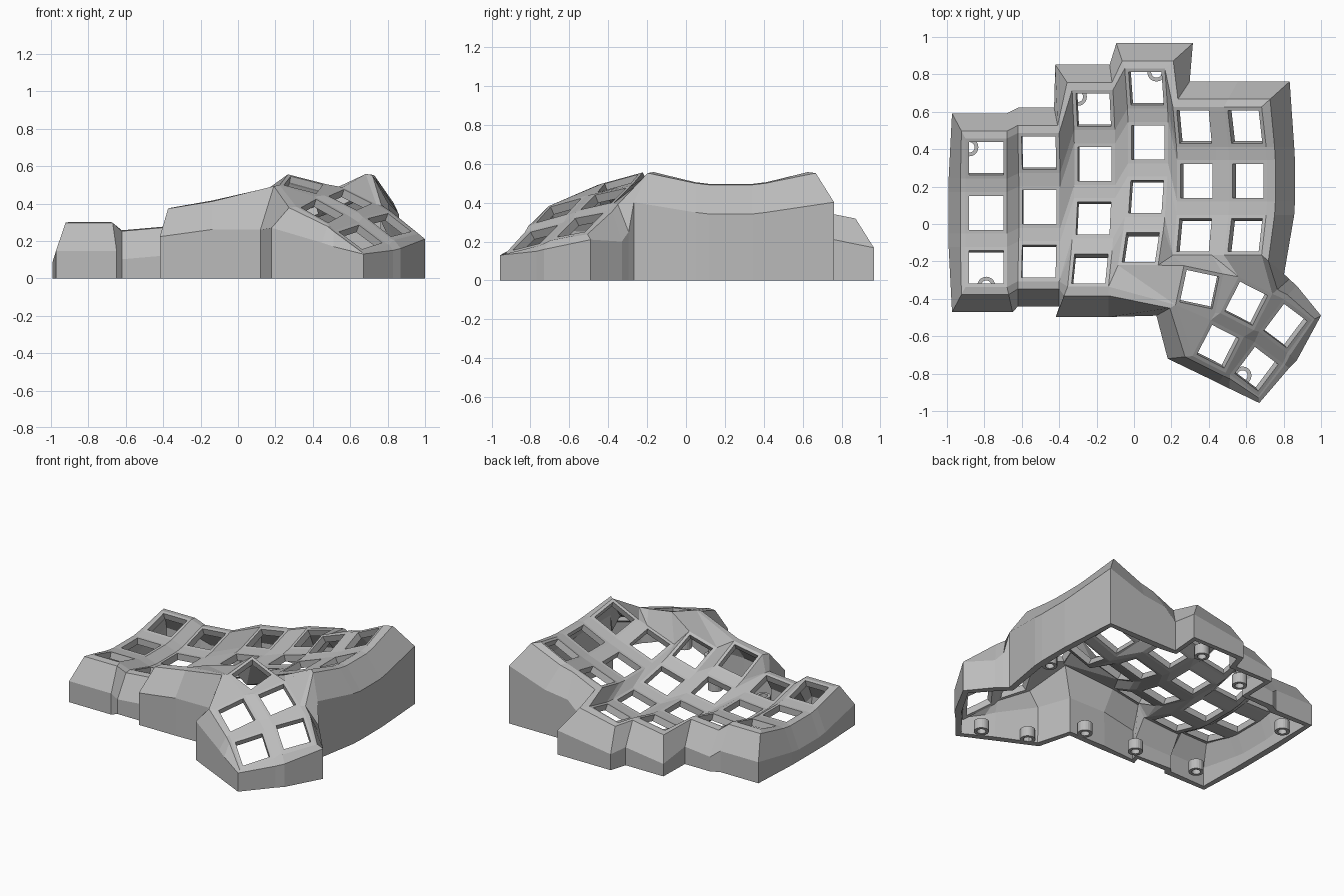
import bpy, bmesh
from math import sin, cos, tan, radians, pi
from mathutils import Vector

if "Cube" in bpy.data.objects:
    bpy.data.objects.remove(bpy.data.objects["Cube"])

grey = bpy.data.materials.new("light grey plastic")
grey.use_nodes = True
grey.diffuse_color = (0.5, 0.5, 0.5, 1)
grey.node_tree.nodes["Principled BSDF"].inputs["Base Color"].default_value = (0.5, 0.5, 0.5, 1)


def finish(bm, name):
    mesh = bpy.data.meshes.new(name)
    bm.to_mesh(mesh)
    bm.free()
    mesh.materials.append(grey)
    obj = bpy.data.objects.new(name, mesh)
    bpy.context.collection.objects.link(obj)
    return obj


KEY, HOLE = 0.111, 0.091      # half sizes of a key mount and its opening
BOW = 1.118                   # radius of the dished columns
CORNERS = {"tl": (-1, 1), "tr": (1, 1), "br": (1, -1), "bl": (-1, -1)}
ORDER = list(CORNERS)

bm = bmesh.new()
verts = {}


def add_key(name, place):
    """One square mount with an opening; place maps local x, y to a point."""
    outer = [bm.verts.new(place(x * KEY, y * KEY)) for x, y in CORNERS.values()]
    inner = [bm.verts.new(place(x * HOLE, y * HOLE)) for x, y in CORNERS.values()]
    for i, c in enumerate(ORDER):
        verts[name + c] = outer[i]
        j = (i + 1) % 4
        bm.faces.new((outer[i], outer[j], inner[j], inner[i]))


def web(names):
    bm.faces.new([verts[n] for n in names.split()])


# Finger columns: middle key centre, sideways tilt, number of rows
columns = {
    "A": (-0.79, 0.06, 0.235, 0, 3),
    "B": (-0.505, 0.09, 0.20, 5, 3),
    "C": (-0.21, 0.32, 0.195, 10, 4),
    "D": (0.075, 0.435, 0.23, 15, 4),
    "E": (0.335, 0.23, 0.34, 20, 3),
    "F": (0.61, 0.23, 0.45, 25, 3),
}
for col, (cx, cy, cz, tilt, rows) in columns.items():
    t = radians(tilt)
    for r in range(rows):
        a = radians(15 * (1 - r))

        def place(x, y):
            ly = BOW * sin(a) + y * cos(a)
            lz = BOW * (1 - cos(a)) + y * sin(a)
            return (cx + x * cos(t) - lz * sin(t), cy + ly,
                    cz + x * sin(t) + lz * cos(t))
        add_key(f"{col}{r}", place)
    for r in range(rows - 1):
        web(f"{col}{r}bl {col}{r}br {col}{r+1}tr {col}{r+1}tl")

# Webs between neighbouring columns
for c, d in zip("ABCDE", "BCDEF"):
    n = min(columns[c][4], columns[d][4])
    for r in range(n):
        web(f"{c}{r}tr {d}{r}tl {d}{r}bl {c}{r}br")
        if r + 1 < n:
            web(f"{c}{r}br {d}{r}bl {d}{r+1}tl {c}{r+1}tr")

# Thumb cluster: centre, turn, slope across, slope down
thumbs = {
    "K1": (0.35, -0.35, 0.50, -12, 0.25, 0.27),
    "K2": (0.60, -0.425, 0.42, -27, 0.45, 0.20),
    "K3": (0.81, -0.545, 0.285, -37, 0.62, 0.15),
    "K4": (0.45, -0.655, 0.36, -27, 0.50, 0.25),
    "K5": (0.655, -0.775, 0.22, -37, 0.60, 0.20),
}
for name, (cx, cy, cz, turn, across, down) in thumbs.items():
    t = radians(turn)
    u = Vector((cos(t), sin(t), -across)).normalized()
    v = Vector((-sin(t), cos(t), down)).normalized()
    add_key(name, lambda x, y: Vector((cx, cy, cz)) + u * x + v * y)

# Webs inside the thumb cluster and out to the finger columns
for names in (
    "K1tr K2tl K2bl K1br", "K2tr K3tl K3bl K2br", "K4tr K5tl K5bl K4br",
    "K2bl K2br K4tr K4tl", "K3bl K3br K5tr K5tl", "K2br K3bl K5tl K4tr",
    "K1br K2bl K4tl", "K1bl K1br K4tl", "K1bl K4tl K4bl",
    "B2br C2bl C3tl", "B2br C3tl C3bl",
    "D2br E2bl D3tr", "D3tr E2bl D3br", "D3br E2bl K1tl",
    "C3br D3bl K1bl", "D3bl D3br K1tl K1bl",
    "K1tl E2bl E2br K1tr", "K1tr E2br K2tl", "E2br F2bl K2tl",
    "F2bl F2br K2tr K2tl",
):
    web(names)

# Outer wall path: finger side gives a direction, thumb side a shoulder point
path = [
    ("A0tl", -0.8, 1), ("A0tr", 0, 1), ("B0tl", 0, 1), ("B0tr", -0.3, 1),
    ("C0tl", -1, 1), ("C0tr", -0.2, 1), ("D0tl", -0.5, 1), ("D0tr", 1, 1),
    ("E0tl", 0.6, 1), ("E0tr", -0.4, 1), ("F0tl", 0.5, 1), ("F0tr", 1, 1),
    ("F0br", 1, 0), ("F1tr", 1, 0), ("F1br", 1, 0), ("F2tr", 1, 0),
    ("F2br", 0.8, -0.75),
    ("K2tr", 0.83, -0.295, 0.25), ("K3tl", 0.87, -0.33, 0.20),
    ("K3tr", 1.0, -0.49, 0.21), ("K3br", 0.87, -0.73, 0.16),
    ("K5tr", 0.83, -0.77, 0.15), ("K5br", 0.67, -0.957, 0.13),
    ("K5bl", 0.51, -0.88, 0.17), ("K4br", 0.45, -0.85, 0.19),
    ("K4bl", 0.18, -0.72, 0.27), ("K1bl", 0.12, -0.49, 0.26),
    ("C3br", 0, -1.2), ("C3bl", -0.7, -1.2), ("B2br", 0, -1), ("B2bl", 0, -1),
    ("A2br", 0.2, -1), ("A2bl", -0.8, -1), ("A2tl", -1, 0), ("A1bl", -1, 0),
    ("A1tl", -1, 0), ("A0bl", -1, 0),
]
rings = []
for name, x, y, *z in path:
    top = verts[name].co
    if z:
        shoulder = Vector((x, y, z[0]))
    else:
        reach = 0.15 if x > 0 else 0.09
        shoulder = top + Vector((x * reach, y * 0.135, -0.155))
    rim = top.lerp(shoulder, 0.3)
    rim.z = top.z - 0.005
    floor = (shoulder.x, shoulder.y, 0)
    rings.append([verts[name]] + [bm.verts.new(p) for p in (rim, shoulder, floor)])


def port(quad, radius, height):
    """Wall panel with a round opening."""
    a, b, c, d = [q.co for q in quad]
    mid = (c + d) / 2
    side, up = (d - c).normalized() * radius, Vector((0, 0, radius))
    centre = mid + Vector((0, 0, height))
    n = 16
    # circle runs from the first panel corner round to the last
    ring = []
    for i in range(n):
        ang = pi * 3 / 4 - 2 * pi * i / n
        ring.append(bm.verts.new(centre - side * cos(ang) + up * sin(ang)))
    ring = ring if (a - b).dot(side) < 0 else [ring[(4 - i) % n] for i in range(n)]
    step = n // 4
    for i in range(4):
        arc = [ring[(i * step + k) % n] for k in range(step, -1, -1)]
        bm.faces.new([quad[i], quad[(i + 1) % 4]] + arc)


for i, here in enumerate(rings):
    after = rings[(i + 1) % len(rings)]
    for k in range(3):
        quad = (here[k], after[k], after[k + 1], here[k + 1])
        if k == 2 and path[i][0] in ("E0tr", "F0tl"):
            port(quad, 0.045 if path[i][0] == "E0tr" else 0.03, 0.09)
        else:
            bm.faces.new(quad)

bmesh.ops.recalc_face_normals(bm, faces=bm.faces[:])
bm.normal_update()
if verts["D1tl"].normal.z < 0:
    bmesh.ops.reverse_faces(bm, faces=bm.faces[:])
case = finish(bm, "keyboard_case")
shell = case.modifiers.new("wall thickness", "SOLIDIFY")
shell.thickness = 0.045
shell.offset = -1

# Screw bosses standing inside the wall
spots = [(-0.88, 0.41), (-0.3, 0.68), (0.12, 0.81), (-0.79, -0.33), (-0.33, -0.38),
         (0.06, -0.41), (0.29, -0.7), (0.58, -0.81), (0.78, 0.1)]
for x, y in spots:
    bm = bmesh.new()
    n = 20
    profile = [(0.048, 0), (0.048, 0.07), (0.028, 0.07), (0.028, 0)]
    loops = [[bm.verts.new((x + r * cos(2 * pi * i / n), y + r * sin(2 * pi * i / n), z))
              for i in range(n)] for r, z in profile]
    for k in range(4):
        p, q = loops[k], loops[(k + 1) % 4]
        for i in range(n):
            j = (i + 1) % n
            bm.faces.new((p[i], p[j], q[j], q[i]))
    bmesh.ops.recalc_face_normals(bm, faces=bm.faces[:])
    finish(bm, "screw_boss")
